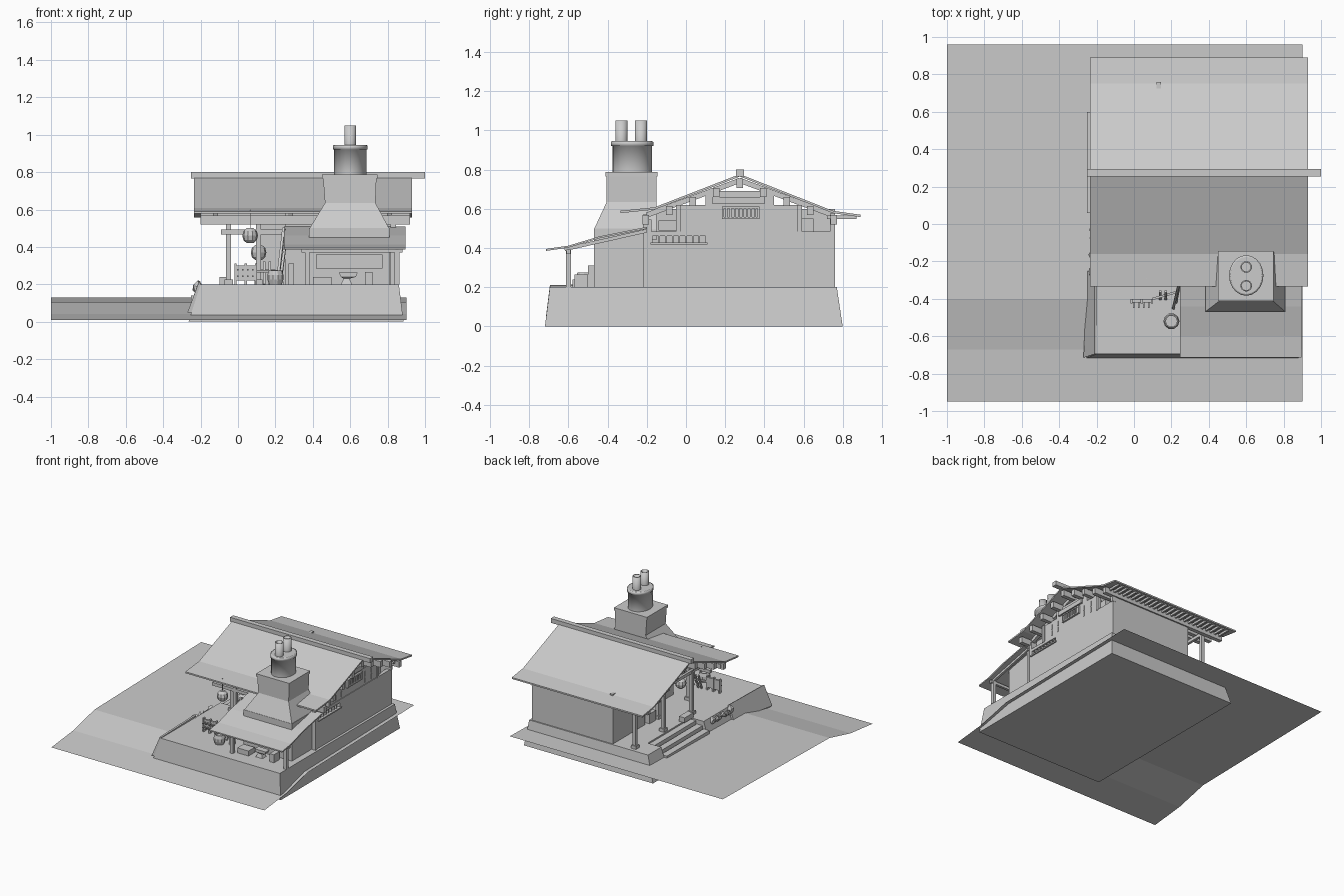
import bpy, bmesh, math, random
from mathutils import Vector

if "Cube" in bpy.data.objects:
    bpy.data.objects.remove(bpy.data.objects["Cube"])
random.seed(4)

def finish(name, bm):
    bmesh.ops.recalc_face_normals(bm, faces=bm.faces)
    me = bpy.data.meshes.new(name)
    bm.to_mesh(me)
    bm.free()
    ob = bpy.data.objects.new(name, me)
    bpy.context.collection.objects.link(ob)
    return ob

def loft(name, rings):
    """Closed solid through a list of equal-length point rings."""
    bm = bmesh.new()
    vs = [[bm.verts.new(p) for p in r] for r in rings]
    n = len(rings[0])
    for a, b in zip(vs, vs[1:]):
        for i in range(n):
            bm.faces.new((a[i], a[(i + 1) % n], b[(i + 1) % n], b[i]))
    bm.faces.new(vs[0][::-1])
    bm.faces.new(vs[-1])
    return finish(name, bm)

def rect(x0, x1, y0, y1, z):
    return [(x0, y0, z), (x1, y0, z), (x1, y1, z), (x0, y1, z)]

def box(name, x0, x1, y0, y1, z0, z1):
    return loft(name, [rect(x0, x1, y0, y1, z0), rect(x0, x1, y0, y1, z1)])

def lathe(name, x, y, prof, n=12, sy=1.0):
    """Round part from (radius, z) pairs."""
    ob = loft(name, [[(x + r * math.cos(2 * math.pi * i / n), y + sy * r * math.sin(2 * math.pi * i / n), z)
                      for i in range(n)] for r, z in prof])
    for p in ob.data.polygons:
        p.use_smooth = len(p.vertices) == 4 and n > 12
    return ob

def slab(name, x0, x1, prof, t):
    """Bent roof sheet: (y, z) profile of the top side, thickness t."""
    loop = prof + [(y, z - t) for y, z in reversed(prof)]
    return loft(name, [[(x, y, z) for y, z in loop] for x in (x0, x1)])

def bar(name, a, b, w):
    """Square bar between two points."""
    a, b = Vector(a), Vector(b)
    d = (b - a).normalized()
    u = d.cross(Vector((0, 0, 1)) if abs(d.z) < .95 else Vector((0, 1, 0))).normalized() * w / 2
    v = d.cross(u).normalized() * w / 2
    return loft(name, [[p + u + v, p - u + v, p - u - v, p + u - v] for p in (a, b)])

# terrain sheet
bm = bmesh.new()
rows = [[bm.verts.new((x, y, z)) for x in (-1, .9)]
        for y, z in ((-.95, .01), (-.67, .04), (-.4, .105), (.96, .13))]
for a, b in zip(rows, rows[1:]):
    bm.faces.new((a[0], a[1], b[1], b[0]))
finish("terrain", bm)

# stone platform with a notch for the side steps
base = loft("platform", [rect(-.265, .885, -.72, .8, 0), rect(-.2, .86, -.695, .77, .2)])
cut = box("step_cutter", -.4, -.08, .06, .6, .115, .4)
cut.hide_render = True
cut.hide_set(True)
m = base.modifiers.new("notch", "BOOLEAN")
m.object = cut
m.solver = "EXACT"
for i in range(3):
    x = -.25 + i * .06
    box("step", x, x + .052, .06, .6, .11, .14 + .024 * i)
# rough stones beside the steps
for i in range(6):
    y, s = -.03 - .045 * i, random.uniform(.022, .032)
    bm = bmesh.new()
    bmesh.ops.create_icosphere(bm, subdivisions=1, radius=s)
    for v in bm.verts:
        v.co = v.co * random.uniform(.85, 1.15) + Vector((-.215, y, .175 + random.uniform(-.02, .015)))
    finish("edge_stone", bm)
# retaining wall lip
loft("retaining_wall", [[(-.27, -.715, .05), (-.2, -.695, .05), (-.2, -.695, .205), (-.21, -.695, .21)],
                        [(-.25, -.25, .1), (-.2, -.25, .1), (-.2, -.25, .215), (-.21, -.25, .22)]])

# main house walls
box("back_wall", .12, .84, .735, .76, .2, .575)
box("right_wall", .81, .84, -.2, .76, .2, .425)
box("right_wall_top", .81, .84, -.2, .76, .462, .485)
box("right_wall_mid", .81, .84, .1, .76, .425, .462)
box("right_wall_front", .81, .84, -.2, -.17, .425, .462)
for i in range(7):
    y = -.14 + i * .034
    box("slot_bar", .815, .835, y, y + .008, .425, .462)
box("slot_sill", .83, .85, -.18, .11, .418, .428)
box("inner_side_wall", .12, .145, .37, .76, .2, .6)
box("porch_back_wall", .12, .28, .35, .375, .2, .62)
box("porch_side_wall", .25, .275, -.2, .37, .2, .6)
box("front_wall", .25, .84, -.2, -.175, .2, .545)
box("doorway", .24, .255, .08, .26, .2, .44)

# gable panel with grille window
box("gable_panel", .81, .835, -.03, .57, .48, .62)
box("gable_lintel", .81, .845, .135, .4, .625, .66)
box("gable_top", .81, .83, .1, .45, .62, .69)
for y in (.185, .365):
    box("window_side", .83, .85, y, y + .01, .55, .61)
for z in (.548, .602):
    box("window_rail", .83, .85, .185, .375, z, z + .01)
for i in range(8):
    y = .202 + i * .021
    box("window_bar", .832, .845, y, y + .009, .555, .605)
for y in (.05, .12, .42, .5):
    for z in (.5, .55):
        box("batten", .83, .84, y, y + .008, z, z + .04)
for y0, z1 in ((-.22, .57), (-.05, .62), (.57, .62), (.74, .57)):
    box("gable_post", .815, .845, y0, y0 + .022, .2 if y0 < -.2 else .48, z1)
box("gable_crate", .76, .82, .59, .65, .485, .55)
box("gable_board", .8, .82, -.14, -.05, .49, .54)

# main roof, ridge, purlins and rafters
slab("main_roof", -.235, .93, [(-.335, .59), (-.16, .608), (.275, .777), (.75, .59), (.89, .57)], .012)
box("ridge_beam", -.25, 1.0, .255, .295, .765, .8)
for i in range(-4, 5):
    y, z = .275 + i * .12, .762 - abs(i) * .0465
    box("purlin", -.2, .92, y - .016, y + .016, z - .055, z - .008)
for x in (-.12, .28, .81):
    for y in (-.2, .75):
        bar("rafter", (x, .275, .745), (x, y, .568), .026)
for i in range(26):
    x = -.18 + i * .042
    box("eave_batten", x, x + .014, .72, .87, .548, .565)
    
# porch posts and beams
for x, y, z in ((-.05, 0, .55), (-.05, .36, .6), (-.05, .72, .56), (.11, -.19, .55), (.11, .2, .6)):
    box("porch_post", x - .013, x + .013, y - .013, y + .013, .2, z)
    box("post_foot", x - .022, x + .022, y - .022, y + .022, .2, .225)
box("eave_beam", -.18, .48, -.215, -.185, .53, .56)
box("porch_beam", -.09, .24, -.2, -.175, .467, .492)
box("porch_side_beam", -.06, -.04, -.2, .74, .53, .555)
box("porch_bench", -.1, -.05, .05, .16, .2, .24)
box("porch_chest", .1, .2, .24, .32, .2, .28)

# hanging lanterns
for x, y, z in ((.065, -.29, .46), (.11, -.09, .37)):
    lathe("lantern", x, y, [(.018, z - .04), (.036, z - .024), (.042, z), (.036, z + .024), (.018, z + .04)], 10)
    box("lantern_cord", x - .002, x + .002, y - .002, y + .002, z + .03, .6)

# forge annex roof and posts
slab("annex_roof", .245, .895, [(-.715, .395), (-.6, .412), (-.44, .46), (-.2, .508)], .01)
for x in (.37, .85):
    box("annex_post", x - .013, x + .013, -.613, -.587, .2, .4)
    bar("annex_rafter", (x, -.62, .393), (x, -.2, .488), .018)
box("annex_beam", .34, .88, -.61, -.59, .37, .392)
bar("leaning_pole", (.21, -.45, .2), (.245, -.3, .5), .014)
bar("leaning_pole", (.225, -.42, .2), (.26, -.25, .47), .012)

# forge body and chimney
box("forge_back", .38, .81, -.47, -.2, .36, .5)
box("forge_base", .38, .81, -.47, -.2, .2, .285)
box("forge_core", .4, .79, -.36, -.2, .28, .37)
for x in (.38, .77):
    box("forge_cheek", x, x + .04, -.47, -.2, .28, .37)
loft("chimney", [rect(*r) for r in ((.38, .81, -.47, -.15, .44), (.38, .81, -.47, -.15, .495),
     (.465, .735, -.405, -.15, .635), (.455, .74, -.405, -.15, .765))])
box("chimney_cap", .45, .745, -.412, -.145, .765, .787)
lathe("flue_drum", .6, -.275, [(.086, .785), (.086, .92), (.092, .922), (.092, .942), (.084, .946)], 20, 1.18)
for y in (-.33, -.23):
    lathe("flue_pipe", .6, y, [(.031, .94), (.031, 1.05), (.024, 1.05), (.024, 1.0)], 16)

# workshop furniture
lathe("barrel", .2, -.52, [(.034, .2), (.043, .225), (.043, .25), (.036, .275), (.03, .275), (.03, .262)], 10)
loft("anvil", [rect(.55, .61, -.56, -.51, .2), rect(.565, .595, -.55, -.52, .23),
               rect(.55, .63, -.56, -.51, .24), rect(.54, .64, -.56, -.51, .262)])
box("work_block", .68, .72, -.57, -.5, .2, .265)
box("tool_chest", .4, .5, -.58, -.5, .2, .24)
box("upright_box", .27, .3, -.5, -.46, .2, .31)
box("rack_board", -.02, .1, -.42, -.405, .22, .3)
for x in (-.02, .035, .09):
    box("rack_leg", x, x + .012, -.425, -.4, .2, .31)
for i in range(8):
    x, z = -.005 + (i % 4) * .027, .24 + (i // 4) * .035
    box("rack_peg", x, x + .008, -.45, -.42, z, z + .008)
for x in (.14, .17):
    bar("rack_tool", (x, -.4, .2), (x, -.36, .32), .012)
bar("rack_brace", (.1, -.4, .27), (.24, -.36, .27), .012)
